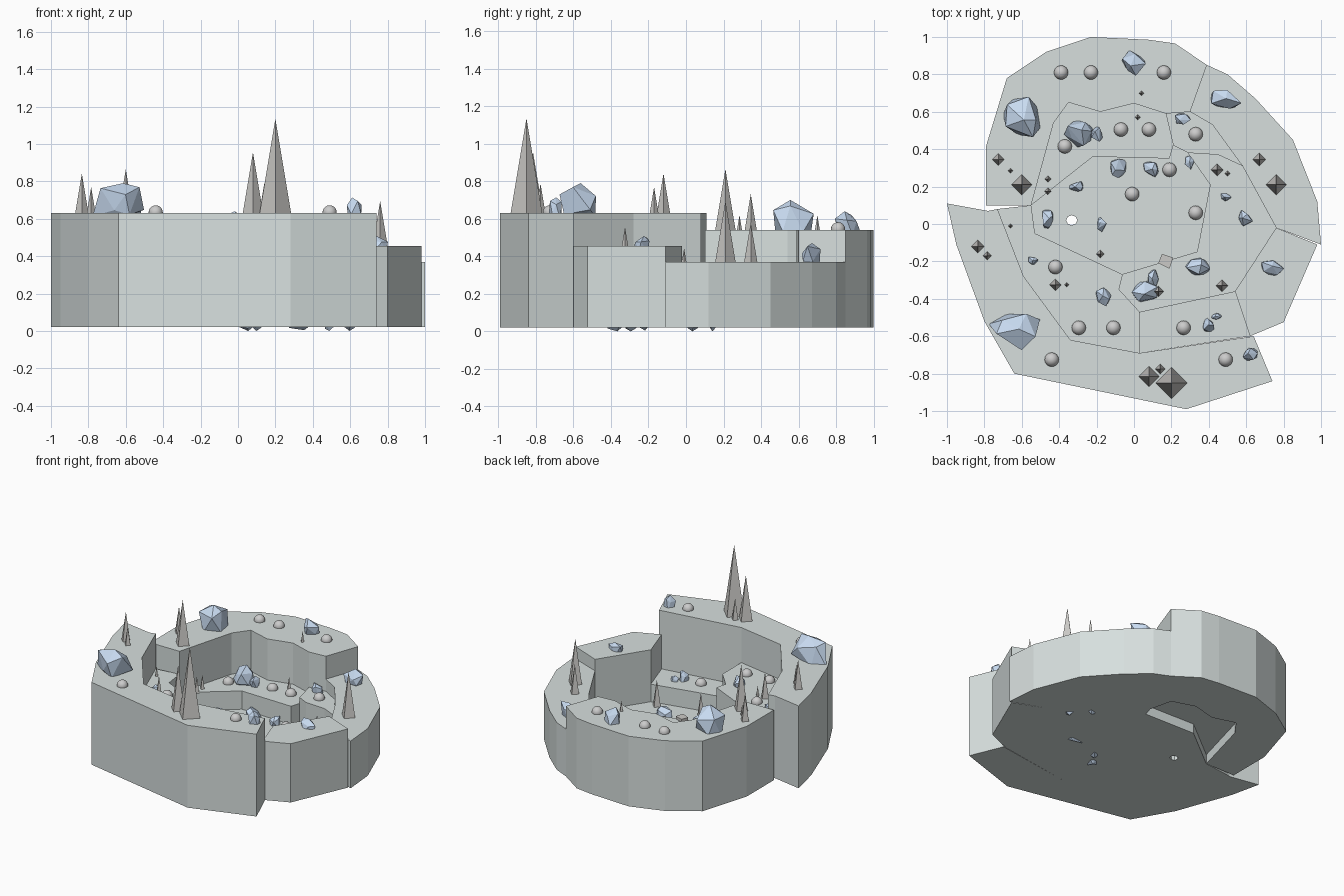
import bpy, bmesh, math, random
from mathutils import Vector


def material(name, rgb):
    m = bpy.data.materials.new(name)
    m.diffuse_color = (*rgb, 1)
    return m


STONE = material("stone", (0.68, 0.74, 0.73))
BLUE = material("pale_blue", (0.58, 0.71, 0.88))
SPIKE = material("spike_grey", (0.60, 0.59, 0.57))


def finish(bm, name, mat=None):
    bmesh.ops.recalc_face_normals(bm, faces=bm.faces[:])
    me = bpy.data.meshes.new(name)
    bm.to_mesh(me)
    bm.free()
    ob = bpy.data.objects.new(name, me)
    bpy.context.collection.objects.link(ob)
    if mat:
        me.materials.append(mat)
    return ob


# Flat polygon extruded upwards
def slab(name, top, pts, bottom=0.02, mat=STONE):
    bm = bmesh.new()
    f = bm.faces.new([bm.verts.new((x, y, bottom)) for x, y in pts])
    r = bmesh.ops.extrude_face_region(bm, geom=[f])
    up = [v for v in r["geom"] if isinstance(v, bmesh.types.BMVert)]
    bmesh.ops.translate(bm, verts=up, vec=(0, 0, top - bottom))
    return finish(bm, name, mat)


def spike(x, y, z, r):
    bm = bmesh.new()
    bmesh.ops.create_cone(bm, cap_ends=True, segments=4, radius1=r, radius2=0, depth=6 * r)
    bmesh.ops.translate(bm, verts=bm.verts[:], vec=(x, y, z + 3 * r - 0.005))
    finish(bm, "spike", SPIKE)


def dome(x, y, z, r=0.038):
    bm = bmesh.new()
    bmesh.ops.create_uvsphere(bm, u_segments=16, v_segments=10, radius=r)
    bmesh.ops.translate(bm, verts=bm.verts[:], vec=(x, y, z + 0.004))
    for f in bm.faces:
        f.smooth = True
    finish(bm, "pebble")


# Faceted boulder: jittered icosphere, convex hull; angle sets the long axis
def crystal(x, y, z, rx, ry, top, angle=0):
    bm = bmesh.new()
    bmesh.ops.create_icosphere(bm, subdivisions=1, radius=1)
    low = max(0.02, z - 0.05) if z > 0.08 else 0.0
    mid, half = (low + top) / 2, (top - low) / 2
    ca, sa = math.cos(math.radians(angle)), math.sin(math.radians(angle))
    for v in bm.verts:
        p = v.co + Vector([random.uniform(-0.25, 0.25) for _ in range(3)])
        p.z = max(-1, min(1, p.z * 1.2))
        px, py = p.x * rx, p.y * ry
        v.co = (x + px * ca - py * sa, y + px * sa + py * ca, mid + p.z * half)
    r = bmesh.ops.convex_hull(bm, input=bm.verts[:])
    junk = [g for g in r["geom_interior"] if isinstance(g, bmesh.types.BMVert)]
    bmesh.ops.delete(bm, geom=junk, context="VERTS")
    finish(bm, "crystal", BLUE)


random.seed(4)
zA, zB, zC, zD, zE, zF, zG, zH, zI, zJ = .63, .455, .37, .54, .235, .2, .37, .07, .1, .28

# Outer ring of plates
slab("front_plate", zA, [(-1, .11), (-.78, .07), (-.73, .08), (-.59, -.28), (-.34, -.62), (.03, -.69),
     (.64, -.6), (.74, -.84), (.28, -.99), (-.64, -.8), (-.8, -.52), (-.95, -.11)])
slab("right_plate", zB, [(.62, -.6), (.80, -.525), (.98, -.11), (.76, -.02), (.54, -.36)])
slab("back_right_plate", zC, [(.39, .85), (.5, .8), (.65, .67), (.85, .45), (.98, .12), (1, -.11),
     (.76, -.02), (.58, .31), (.42, .53), (.30, .6)])
slab("back_plate", zD, [(.39, .85), (.22, .965), (.08, .985), (-.23, 1), (-.47, .92), (-.68, .78),
     (-.79, .42), (-.79, .1), (-.55, .1), (-.43, .54), (-.35, .65), (-.18, .6), (0, .645),
     (.17, .59), (.30, .6)])
# Sunken inner plates
slab("inner_back_plate", zE, [(-.55, .1), (-.43, .54), (-.35, .65), (-.18, .6), (0, .645), (.17, .59),
     (.21, .42), (.19, .35), (-.22, .36)], bottom=.09)
slab("inner_front_plate", zF, [(.03, -.69), (.62, -.6), (.54, -.36), (.03, -.47)])
slab("inner_left_plate", zG, [(-.73, .08), (-.55, .1), (-.53, -.05), (-.06, -.27), (-.08, -.35),
     (.03, -.47), (.03, -.69), (-.34, -.62), (-.59, -.28)])
slab("inner_right_plate", zH, [(.21, .42), (.29, .38), (.45, .37), (.58, .31), (.76, -.02), (.54, -.36),
     (.03, -.47), (-.08, -.35), (-.06, -.27), (.34, -.15), (.41, .21), (.29, .38)])
slab("inner_corner_plate", zJ, [(.17, .59), (.30, .6), (.42, .53), (.58, .31), (.45, .37), (.29, .38),
     (.21, .42)])
floor = slab("centre_floor", zI, [(-.55, .1), (-.22, .36), (.19, .35), (.21, .42), (.29, .38), (.41, .21),
             (.34, -.15), (-.06, -.27), (-.53, -.05)])
# Small drilled hole in the floor
cutter = slab("hole_cutter", .3, [(-.333 + .03 * math.cos(i * math.pi / 4),
              .02 + .027 * math.sin(i * math.pi / 4)) for i in range(8)], bottom=-.1)
cutter.hide_render = True
cutter.hide_viewport = True
mod = floor.modifiers.new("hole", "BOOLEAN")
mod.object = cutter
mod.solver = "EXACT"
slab("paving_chip", zI + .02, [(.13, -.21), (.19, -.24), (.21, -.18), (.15, -.16)], zI - .05, SPIKE)

# Spikes
for s in [(.2, -.85, zA, .085), (.08, -.815, zA, .055), (.14, -.775, zA, .027), (-.835, -.12, zA, .036),
          (-.785, -.17, zA, .024), (-.6, .21, zD, .055), (-.725, .345, zD, .033), (-.66, .285, zD, .014),
          (.76, .21, zC, .055), (.67, .345, zC, .036), (.04, .7, zD, .014), (.02, .57, zE, .016),
          (-.46, .24, zE, .018), (-.46, .175, zE, .02), (-.42, -.325, zG, .032), (-.36, -.325, zG, .013),
          (-.66, -.01, zG, .013), (.445, .29, zH, .033), (.5, .27, zH, .015), (.47, -.33, zH, .033),
          (-.18, -.16, zI, .022), (.13, -.36, zH, .03)]:
    spike(*s)

# Round pebbles
for s in [(-.39, .81, zD), (-.23, .81, zD), (.16, .81, zD), (-.37, .415, zE), (-.07, .505, zE), (.08, .505, zE),
          (.33, .48, zJ), (.19, .29, zI), (-.01, .16, zI), (.33, .06, zI), (-.42, -.23, zG), (-.295, -.555, zG),
          (-.11, -.555, zG), (.265, -.555, zF), (-.44, -.725, zA), (.49, -.725, zA)]:
    dome(*s)

# Crystals: x, y, base height, radii, top, angle
for s in [(-.64, -.56, zA, .135, .105, .79, -10), (-.595, .57, zD, .105, .105, .70, 0), (-.005, .86, zD, .06, .065, .64, 0),
          (.485, .665, zC, .08, .05, .47, -10), (.62, -.7, zA, .04, .04, .72, 0), (.74, -.235, zB, .06, .045, .51, 0),
          (-.29, .485, zE, .08, .07, .36, 0), (-.2, .485, zE, .035, .045, .30, 0), (.255, .56, zJ, .045, .035, .34, 0),
          (-.09, .3, zI, .055, .055, .17, 0), (.09, .3, zI, .05, .05, .16, 0), (.295, .33, zI, .025, .035, .14, 0),
          (-.305, .2, zI, .04, .03, .15, 0), (-.46, .03, zI, .032, .06, .16, 0), (-.175, 0, zI, .025, .042, .14, 0),
          (.59, .03, zH, .045, .04, .13, -30), (.49, .145, zH, .033, .025, .11, 0), (.35, -.23, zH, .075, .055, .14, -10),
          (.06, -.36, zH, .07, .055, .15, 30), (.1, -.29, zH, .035, .05, .12, 0), (-.165, -.39, zG, .05, .05, .44, 0),
          (-.545, -.195, zG, .03, .025, .41, 0), (.395, -.545, zF, .035, .045, .27, 0), (.44, -.495, zF, .028, .022, .24, 0)]:
    crystal(*s)
